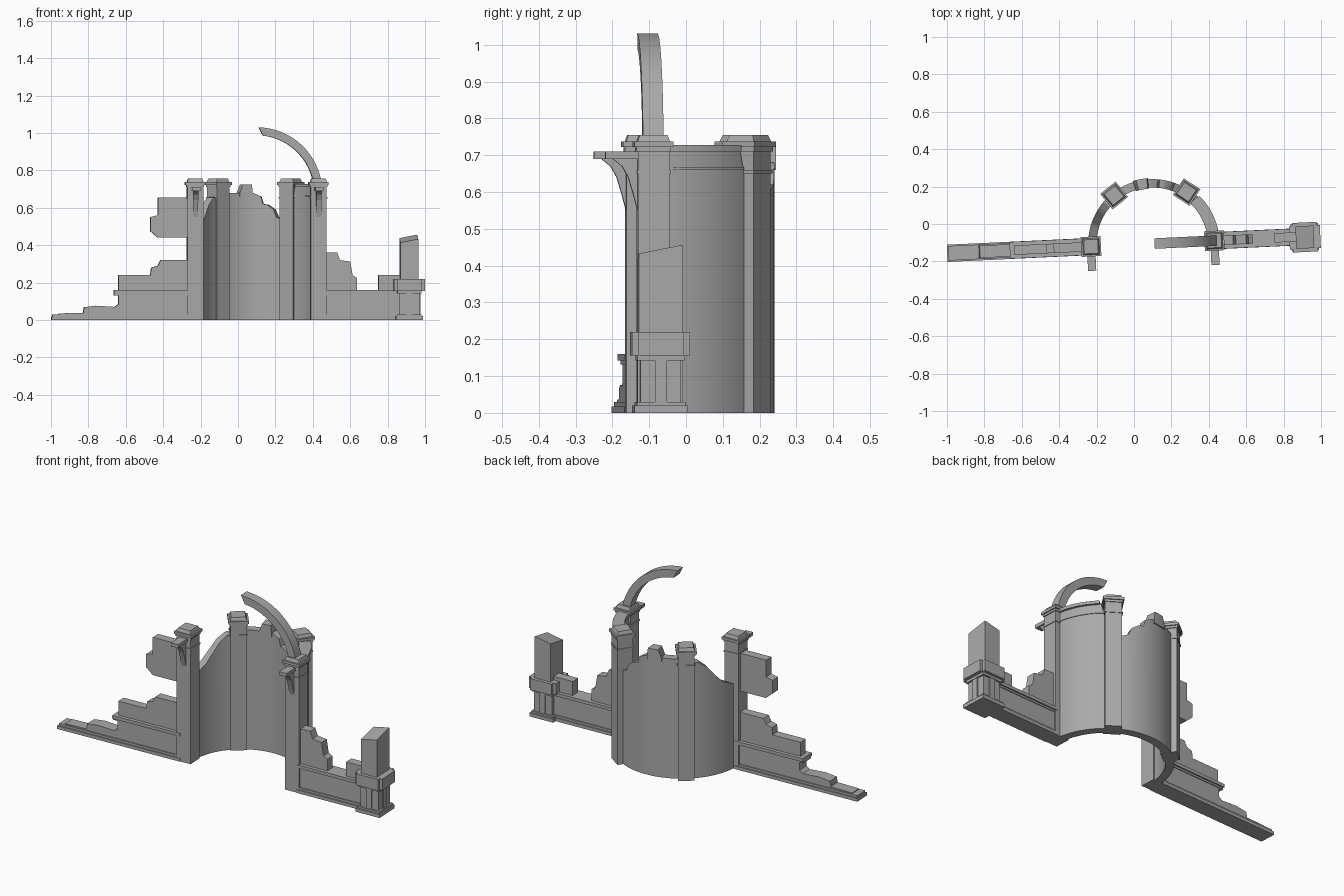
import bpy, bmesh, math
from mathutils import Matrix

if "Cube" in bpy.data.objects:
    bpy.data.objects.remove(bpy.data.objects["Cube"])

stone = bpy.data.materials.new("grey stone")
stone.use_nodes = True
GREY = (0.4, 0.4, 0.4, 1)
stone.diffuse_color = GREY
stone.node_tree.nodes["Principled BSDF"].inputs["Base Color"].default_value = GREY

# The ruin is laid out around the apse centre, turned slightly
SITE = Matrix.Translation((0.1, -0.105, 0)) @ Matrix.Rotation(math.radians(2.7), 4, "Z")
RING = 0.33     # radius of the pillar ring
INNER, OUTER = 0.3, 0.345


def finish(name, bm, place=Matrix(), smooth=False):
    bmesh.ops.recalc_face_normals(bm, faces=bm.faces)
    bm.transform(SITE @ place)
    mesh = bpy.data.meshes.new(name)
    bm.to_mesh(mesh)
    bm.free()
    mesh.materials.append(stone)
    obj = bpy.data.objects.new(name, mesh)
    bpy.context.collection.objects.link(obj)
    if smooth:
        bpy.ops.object.select_all(action="DESELECT")
        obj.select_set(True)
        bpy.context.view_layer.objects.active = obj
        bpy.ops.object.shade_smooth_by_angle(angle=math.radians(30))
    return obj


def add_box(bm, x0, x1, y0, y1, z0, z1, taper=1.0):
    made = bmesh.ops.create_cube(bm, size=1)["verts"]
    for v in made:
        k = taper if v.co.z > 0 else 1
        v.co.x = (x0 + x1) / 2 + v.co.x * k * (x1 - x0)
        v.co.y = (y0 + y1) / 2 + v.co.y * k * (y1 - y0)
        v.co.z = z0 if v.co.z < 0 else z1
    return made


def add_block(bm, half, z0, z1, taper=1.0):
    return add_box(bm, -half, half, -half, half, z0, z1, taper)


def add_slab(bm, outline, half, axis="Y"):
    """Extrude an outline (u, z) by half to both sides of the given axis."""
    def point(u, z, d):
        return (u, d, z) if axis == "Y" else (d, u, z)
    a = [bm.verts.new(point(u, z, -half)) for u, z in outline]
    b = [bm.verts.new(point(u, z, half)) for u, z in outline]
    bm.faces.new(a)
    bm.faces.new(b[::-1])
    for i in range(len(a)):
        j = (i + 1) % len(a)
        bm.faces.new((a[i], b[i], b[j], a[j]))


def arc_wall(name, crest, r0, r1, bottom=0.0):
    """Curved wall whose broken top edge follows crest points (angle, z)."""
    cols = []
    for (a0, z0), (a1, z1) in zip(crest, crest[1:]):
        n = max(1, round(abs(a1 - a0) / 3))
        cols += [(a0 + (a1 - a0) * i / n, z0 + (z1 - z0) * i / n) for i in range(n)]
    cols.append(crest[-1])
    bm = bmesh.new()
    rows = []
    for angle, top in cols:
        c, s = math.cos(math.radians(angle)), math.sin(math.radians(angle))
        rows.append([bm.verts.new((r * c, r * s, z)) for r, z in
                     ((r0, bottom), (r1, bottom), (r1, top), (r0, top))])
    for p, q in zip(rows, rows[1:]):
        for i in range(4):
            j = (i + 1) % 4
            bm.faces.new((p[i], p[j], q[j], q[i]))
    bm.faces.new(rows[0])
    bm.faces.new(rows[-1])
    finish(name, bm, smooth=True)


# Four pillars with stepped caps, set radially around the apse
def pillar(name, angle):
    bm = bmesh.new()
    add_block(bm, 0.0425, 0, 0.72)
    add_block(bm, 0.046, 0.65, 0.658)
    add_block(bm, 0.047, 0.71, 0.722)
    add_block(bm, 0.053, 0.722, 0.737)
    add_block(bm, 0.044, 0.737, 0.755, 0.85)
    turn = Matrix.Rotation(math.radians(angle), 4, "Z")
    finish(name, bm, turn @ Matrix.Translation((RING, 0, 0)))


for label, angle in (("front_left", 0), ("back_left", 54), ("back_right", 126), ("front_right", 180)):
    pillar(label + "_pillar", angle)

# Curved corbels on the two front pillars
for label, side in (("left", 1), ("right", -1)):
    bm = bmesh.new()
    add_slab(bm, [(-0.04, 0.69), (-0.11, 0.69), (-0.085, 0.67), (-0.068, 0.64),
                  (-0.056, 0.6), (-0.04, 0.54)], 0.014, "X")
    add_box(bm, -0.022, 0.022, -0.13, -0.04, 0.69, 0.71)
    finish(label + "_corbel", bm, Matrix.Translation((side * RING, 0, 0)))

# Apse wall bays with broken crests
arc_wall("left_apse_wall", [(0, 0.72), (44, 0.72), (46, 0.67), (54, 0.64)], INNER, OUTER)
arc_wall("left_apse_cornice", [(3, 0.727), (43, 0.727)], INNER - 0.006, OUTER + 0.012, 0.71)
arc_wall("left_apse_band", [(3, 0.668), (46, 0.668)], INNER - 0.004, OUTER + 0.004, 0.66)
arc_wall("middle_apse_wall", [(54, 0.52), (67, 0.55), (70, 0.59), (76, 0.615), (81, 0.62),
         (83, 0.66), (91, 0.68), (112, 0.68), (126, 0.68)], INNER, OUTER)
arc_wall("middle_cornice_stub", [(91.5, 0.69), (92.5, 0.725), (102, 0.725), (105, 0.68)],
         INNER - 0.006, OUTER + 0.006, 0.66)
arc_wall("right_apse_wall", [(126, 0.66), (137, 0.655), (145, 0.62), (152, 0.57),
         (160, 0.52), (180, 0.46)], INNER, OUTER)

# Springing fragment of the broken arch
bm = bmesh.new()
steps = 14
angles = [math.radians(10 + 74 * i / steps) for i in range(steps + 1)]
outer = [(0.35 * math.cos(a), 0.68 + 0.35 * math.sin(a)) for a in angles]
inner = [(0.307 * math.cos(a), 0.68 + 0.307 * math.sin(a)) for a in angles]
outer.append((0.01, 1.03))
add_slab(bm, outer + inner[::-1], 0.028)
finish("broken_arch", bm, smooth=True)


# Straight flank walls: stepped plinth, string course and broken upper courses
def flank_wall(name, x0, x1, string, lower, uppers):
    bm = bmesh.new()
    add_box(bm, x0, x1, -0.046, 0.046, 0, 0.018)
    add_box(bm, x0 + 0.006, x1, -0.039, 0.039, 0.018, 0.03)
    add_slab(bm, lower, 0.033)
    add_box(bm, *string, -0.037, 0.037, 0.132, 0.142)
    add_box(bm, *string, -0.045, 0.045, 0.142, 0.16)
    for outline in uppers:
        add_slab(bm, outline, 0.025)
    finish(name, bm)


flank_wall("right_flank_wall", -1.1, -0.35, (-0.765, -0.35),
           [(-1.06, 0), (-1.06, 0.035), (-0.93, 0.038), (-0.925, 0.068), (-0.86, 0.076),
            (-0.76, 0.07), (-0.74, 0.085), (-0.74, 0.15), (-0.35, 0.15), (-0.35, 0)],
           [[(-0.74, 0.15), (-0.74, 0.24), (-0.57, 0.24), (-0.565, 0.28), (-0.53, 0.29),
             (-0.515, 0.32), (-0.35, 0.32), (-0.35, 0.15)],
            [(-0.35, 0.44), (-0.53, 0.44), (-0.57, 0.475), (-0.57, 0.55), (-0.53, 0.56),
             (-0.53, 0.655), (-0.35, 0.655)]])
flank_wall("left_flank_wall", 0.36, 0.78, (0.36, 0.78),
           [(0.36, 0), (0.36, 0.15), (0.78, 0.15), (0.78, 0)],
           [[(0.36, 0.15), (0.36, 0.36), (0.43, 0.36), (0.445, 0.32), (0.5, 0.312),
             (0.512, 0.24), (0.535, 0.225), (0.535, 0.15)],
            [(0.65, 0.15), (0.65, 0.24), (0.78, 0.24), (0.78, 0.15)]])

# End pedestal with a broken shaft
bm = bmesh.new()
add_block(bm, 0.073, 0, 0.02)
add_block(bm, 0.066, 0.02, 0.03)
add_block(bm, 0.055, 0.03, 0.155)
for w, d in ((0.016, 0.062), (0.062, 0.016)):
    add_box(bm, -w, w, -d, d, 0.03, 0.15)
add_block(bm, 0.064, 0.142, 0.156)
for w, d in ((0.083, 0.062), (0.066, 0.079)):
    add_box(bm, -w, w, -d, d, 0.156, 0.22)
for v in add_box(bm, -0.048, 0.048, -0.06, 0.06, 0.22, 0.43):
    if v.co.z > 0.4:
        v.co.z = 0.435 + 0.2 * v.co.x + 0.2 * v.co.y
bmesh.ops.bisect_plane(bm, geom=bm.verts[:] + bm.edges[:] + bm.faces[:], plane_co=(0, 0, 0.455),
                       plane_no=(0, 0, 1), clear_outer=True)
bmesh.ops.holes_fill(bm, edges=[e for e in bm.edges if e.is_boundary])
finish("end_pedestal", bm, Matrix.Translation((0.814, -0.004, 0)))
